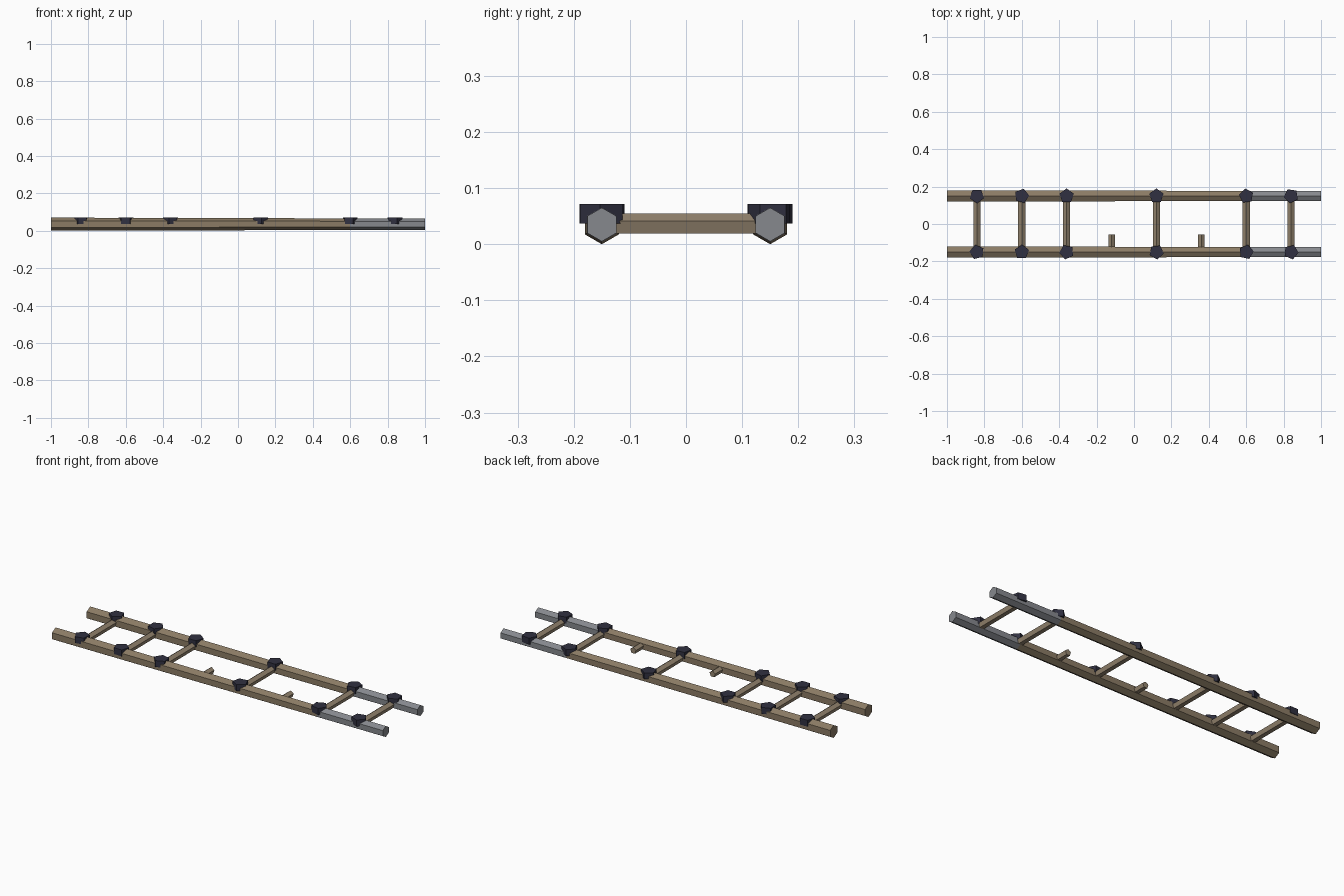
import bpy, bmesh, random
from math import sin, cos, tau
from mathutils import Vector

if "Cube" in bpy.data.objects:
    bpy.data.objects.remove(bpy.data.objects["Cube"])

random.seed(4)


def material(name, rgb):
    m = bpy.data.materials.new(name)
    m.diffuse_color = (*rgb, 1)
    m.use_nodes = True
    m.node_tree.nodes["Principled BSDF"].inputs["Base Color"].default_value = m.diffuse_color
    return m


WOOD = material("weathered_wood", (0.26, 0.20, 0.13))
RUNG = material("rung_wood", (0.30, 0.235, 0.16))
PALE = material("grey_wood", (0.24, 0.25, 0.27))
ROPE = material("dark_lashing", (0.03, 0.03, 0.052))


def prism(name, start, end, r0, r1, sides, mat, up, turn=0.0):
    """Flat-sided, optionally tapered bar from start to end; first corner points along up."""
    start, end, up = Vector(start), Vector(end), Vector(up)
    side = (end - start).normalized().cross(up)
    bm = bmesh.new()
    rings = []
    for centre, r in ((start, r0), (end, r1)):
        angles = [turn + tau * i / sides for i in range(sides)]
        rings.append([bm.verts.new(centre + r * (up * cos(a) + side * sin(a))) for a in angles])
    a, b = rings
    for i in range(sides):
        j = (i + 1) % sides
        bm.faces.new((a[i], a[j], b[j], b[i]))
    bm.faces.new(a)
    bm.faces.new(b)
    bmesh.ops.recalc_face_normals(bm, faces=bm.faces)
    mesh = bpy.data.meshes.new(name)
    bm.to_mesh(mesh)
    bm.free()
    mesh.materials.append(mat)
    obj = bpy.data.objects.new(name, mesh)
    bpy.context.collection.objects.link(obj)
    return obj


Z = 0.035          # height of rail and rung centre lines
RAIL_Y = 0.15
UP = (0, 0, 1)

# Tapered hexagonal rails with weathered grey tips
for label, y in (("front", -RAIL_Y), ("back", RAIL_Y)):
    prism(f"{label}_rail", (-1, y, Z), (0.6, y, Z), 0.035, 0.031, 6, WOOD, UP)
    prism(f"{label}_rail_tip", (0.6, y, Z), (1, y, Z), 0.031, 0.030, 6, PALE, UP)

# Whole rungs with lashings, and two snapped rungs left as stubs
for i in range(8):
    x = -0.84 + 0.24 * i
    if i in (3, 5):
        prism(f"broken_rung_{i}", (x, -RAIL_Y, Z), (x, -0.057, Z), 0.018, 0.018, 5, RUNG, UP)
        continue
    prism(f"rung_{i}", (x, -RAIL_Y, Z), (x, RAIL_Y, Z), 0.02, 0.02, 5, RUNG, UP)
    for label, y in (("front", -RAIL_Y), ("back", RAIL_Y)):
        prism(f"{label}_lashing_{i}", (x, y, 0.037), (x, y, 0.072), 0.04, 0.04, 5, ROPE,
              (0, 1, 0), random.uniform(0, tau))
